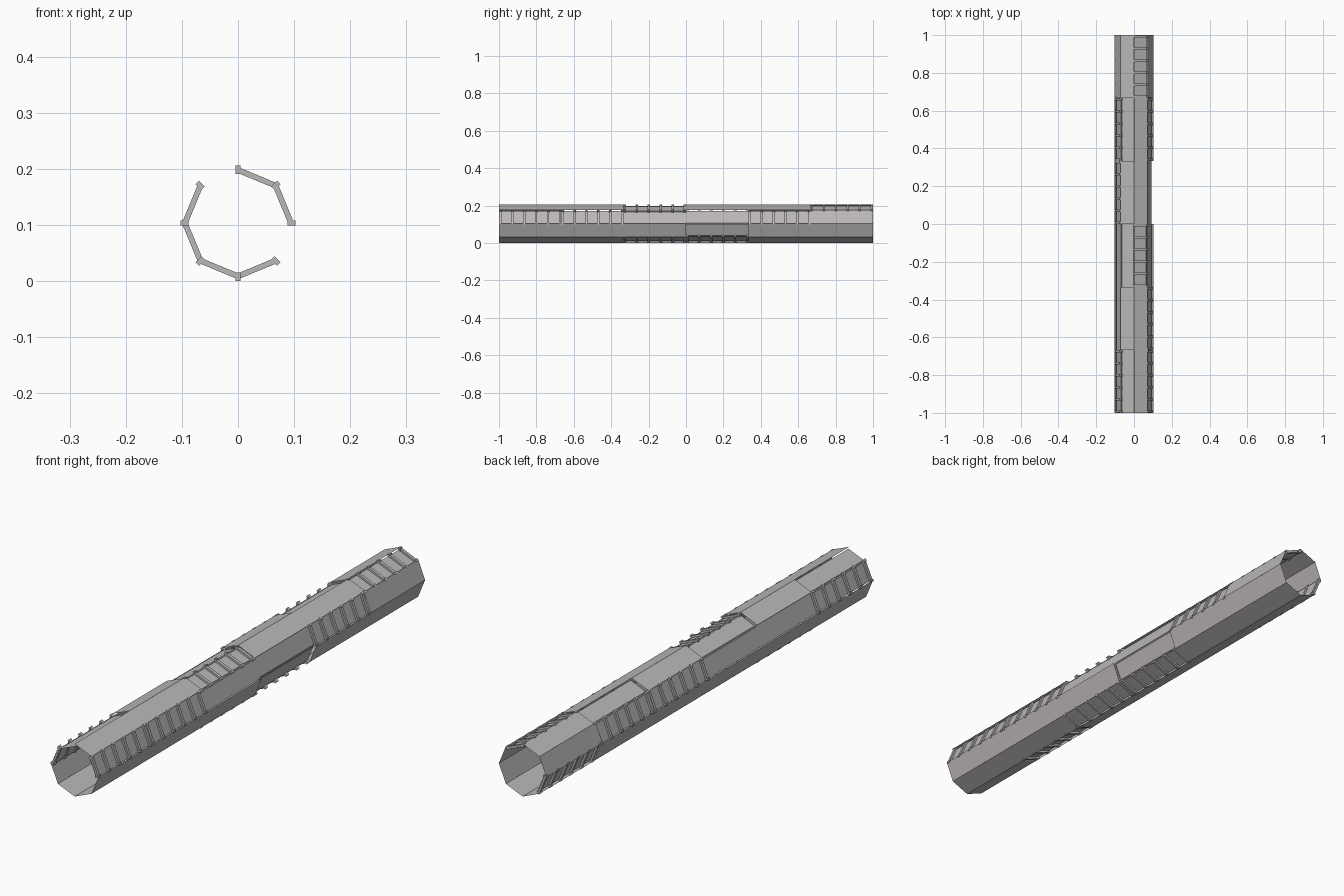
import bpy, bmesh, math
from mathutils import Matrix, Vector

cube = bpy.data.objects.get("Cube")
if cube:
    bpy.data.objects.remove(cube, do_unlink=True)

# Single grey metal colour
metal = bpy.data.materials.new("warm_grey_metal")
metal.use_nodes = True
grey = (0.50, 0.475, 0.475, 1.0)
metal.diffuse_color = grey
metal.node_tree.nodes["Principled BSDF"].inputs["Base Color"].default_value = grey

CENTRE_Z = 0.103
SEGMENT = 1 / 3
OUTER, INNER = 0.0942, 0.085      # distance of flush and recessed plates from the axis
HALF = 0.039                      # half width of a wall plate
RIBS = 6

# Wall name, ribbed segments, recessed plain segments (segments run front to back)
WALLS = [
    ("upper_left_wall", (0, 1, 4), (2, 3)),
    ("top_left_wall", (2, 5), ()),
    ("top_right_wall", (), (0, 2, 4)),
    ("upper_right_wall", (0, 3, 4), (1, 2)),
    ("lower_right_wall", (5,), ()),
    ("bottom_right_wall", (1,), ()),
    ("bottom_left_wall", (2, 3), ()),
    ("lower_left_wall", (), (3,)),
]


def frame(angle, radius, y):
    """Local x runs outwards, local y along the tube, local z around it."""
    out = Vector((math.cos(angle), 0, math.sin(angle)))
    along = Vector((0, 1, 0))
    around = out.cross(along)
    m = Matrix((out, along, around)).transposed().to_4x4()
    m.translation = out * radius + Vector((0, y, CENTRE_Z))
    return m


def add_box(bm, matrix, size):
    bmesh.ops.create_cube(bm, size=1, matrix=matrix @ Matrix.Diagonal((*size, 1)))


def add_plate(bm, matrix):
    corners = [(0, -SEGMENT / 2, -HALF), (0, SEGMENT / 2, -HALF),
               (0, SEGMENT / 2, HALF), (0, -SEGMENT / 2, HALF)]
    bm.faces.new([bm.verts.new(matrix @ Vector(c)) for c in corners])


def finish(bm, name):
    mesh = bpy.data.meshes.new(name)
    bm.to_mesh(mesh)
    bm.free()
    mesh.materials.append(metal)
    bpy.context.collection.objects.link(bpy.data.objects.new(name, mesh))


for side, (name, ribbed, recessed) in enumerate(WALLS):
    angle = math.radians(45 * side + 22.5)
    plates, ribs = bmesh.new(), bmesh.new()
    for seg in range(6):
        mid = -1 + SEGMENT * (seg + 0.5)
        low = seg in ribbed or seg in recessed
        add_plate(plates, frame(angle, INNER if low else OUTER, mid))
        if seg not in ribbed:
            continue
        # Cross ribs with a small peg at each end
        for i in range(RIBS):
            y = mid + (i / (RIBS - 1) - 0.5) * (SEGMENT - 0.014)
            add_box(ribs, frame(angle, 0.0875, y), (0.010, 0.012, 0.072))
            for turn in (-1, 1):
                corner = angle + turn * math.pi / 8
                add_box(ribs, frame(corner, 0.0953, y), (0.015, 0.013, 0.009))
    finish(plates, name)
    if ribbed:
        finish(ribs, name.replace("wall", "ribs"))
    else:
        ribs.free()
